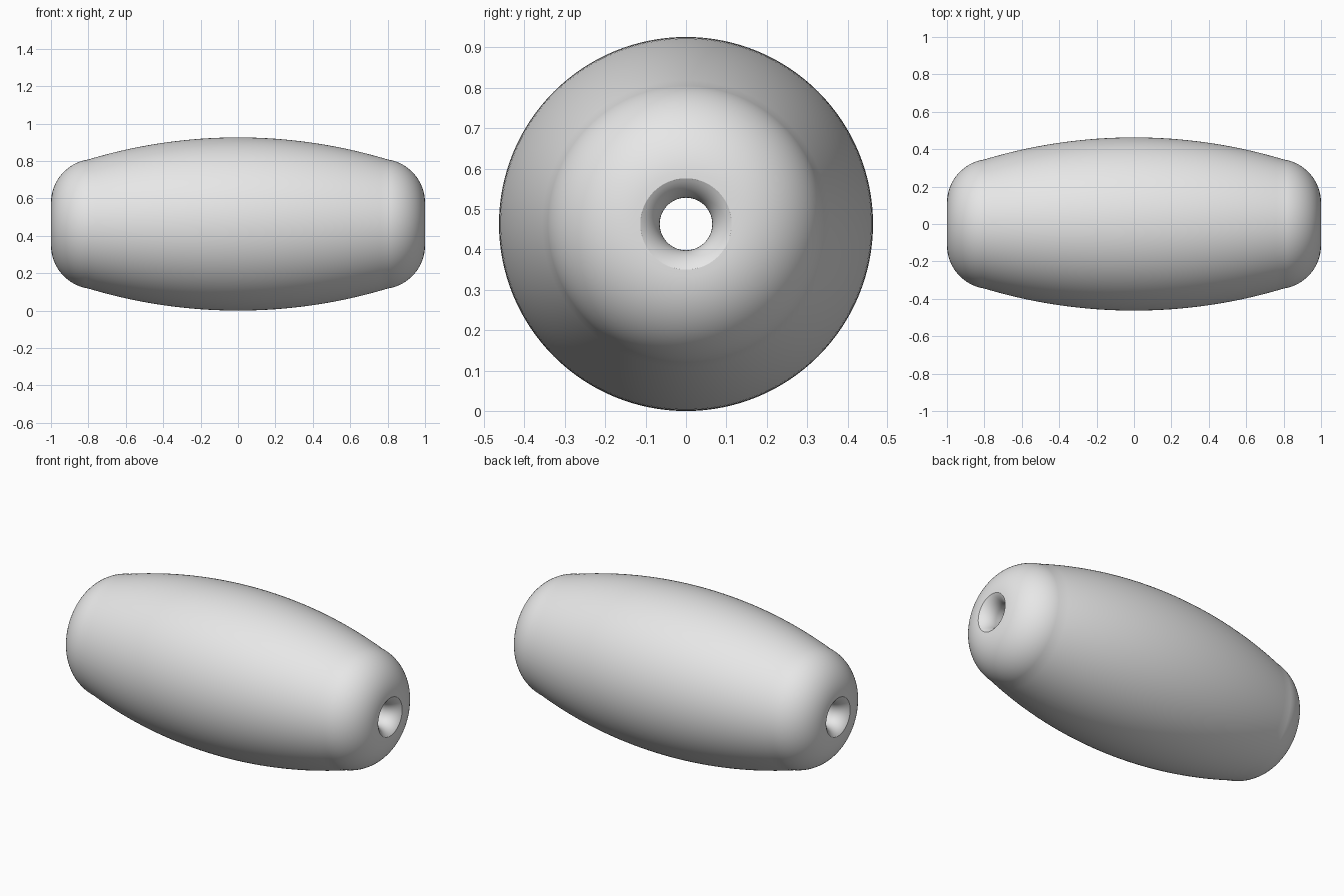
import bpy, bmesh
from math import pi, sin, cos, asin, radians

cube = bpy.data.objects.get("Cube")
if cube:
    bpy.data.objects.remove(cube)

BELLY, SHOULDER, SHOULDER_X = 0.463, 0.345, 0.8   # radii and shoulder position
FACE, HOLE = 0.113, 0.065                         # end face and bore radii
SIDES = 128


def steps(n, first=0):
    return [i / n for i in range(first, n + 1)]


# Half profile as (x, radius), from the middle of the belly to the bore
sag = BELLY - SHOULDER
big = (SHOULDER_X ** 2 + sag ** 2) / (2 * sag)
sweep = asin(SHOULDER_X / big)
half = [(big * sin(sweep * t), BELLY - big * (1 - cos(sweep * t))) for t in steps(20)]

# Rounded end, meeting the flat end tangentially
rise, run = SHOULDER - FACE, 1 - SHOULDER_X
fillet = (rise ** 2 + run ** 2) / (2 * run)
start = asin(rise / fillet)
half += [(1 - fillet * (1 - cos(start * (1 - t))), FACE + fillet * sin(start * (1 - t)))
         for t in steps(20, 1)]

# Flared mouth of the bore
a0 = radians(30)
lip = (FACE - HOLE) / (1 - sin(a0))
for t in steps(12, 1):
    a = a0 + (pi / 2 - a0) * t
    half.append((1 - lip * (cos(a0) - cos(a)), HOLE + lip * (1 - sin(a))))

# Mirror into a closed loop and revolve it about the x axis
loop = half + [(-x, r) for x, r in reversed(half[1:])]
bm = bmesh.new()
rings = [[bm.verts.new((x, r * cos(2 * pi * k / SIDES), BELLY + r * sin(2 * pi * k / SIDES)))
          for k in range(SIDES)] for x, r in loop]
for i, ring in enumerate(rings):
    after = rings[(i + 1) % len(rings)]
    for k in range(SIDES):
        n = (k + 1) % SIDES
        bm.faces.new((ring[k], ring[n], after[n], after[k]))
bmesh.ops.recalc_face_normals(bm, faces=bm.faces)
mesh = bpy.data.meshes.new("barrel_bead")
bm.to_mesh(mesh)
bm.free()

bead = bpy.data.objects.new("barrel_bead", mesh)
bpy.context.collection.objects.link(bead)

# Single plain colour
grey = bpy.data.materials.new("light_grey")
grey.use_nodes = True
colour = (0.8, 0.8, 0.8, 1)
grey.diffuse_color = colour
for node in grey.node_tree.nodes:
    if node.type == "BSDF_PRINCIPLED":
        node.inputs["Base Color"].default_value = colour
mesh.materials.append(grey)

# Smooth surface with a crisp rim at the mouths
bpy.ops.object.select_all(action="DESELECT")
bead.select_set(True)
bpy.context.view_layer.objects.active = bead
bpy.ops.object.shade_smooth_by_angle(angle=radians(25))
